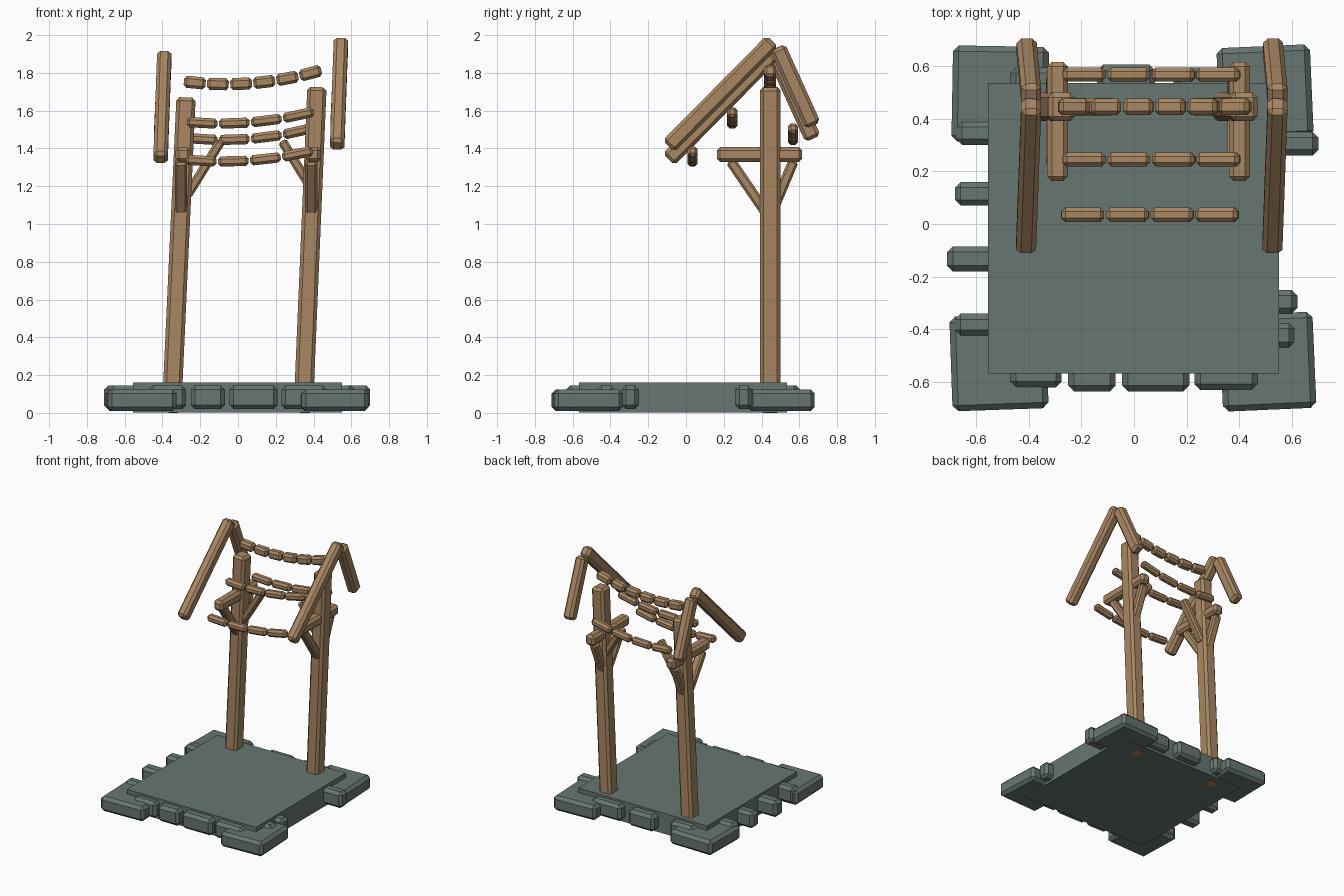
import bpy
from math import radians
from mathutils import Vector, Matrix

cube = bpy.data.objects.get("Cube")
if cube:
    bpy.data.objects.remove(cube, do_unlink=True)


def material(name, rgb):
    m = bpy.data.materials.new(name)
    m.use_nodes = True
    color = (*rgb, 1)
    m.diffuse_color = color
    m.node_tree.nodes["Principled BSDF"].inputs["Base Color"].default_value = color
    return m


WOOD = material("warm wood", (0.40, 0.245, 0.125))
STONE = material("grey green stone", (0.135, 0.18, 0.16))


def block(name, matrix, size, mat, bevel=0.02):
    """Box with chamfered edges, placed by a matrix."""
    bpy.ops.mesh.primitive_cube_add(size=1)
    ob = bpy.context.object
    ob.name = name
    ob.data.transform(Matrix.Diagonal((*size, 1)))
    ob.matrix_world = matrix
    ob.data.materials.append(mat)
    if bevel:
        mod = ob.modifiers.new("chamfer", 'BEVEL')
        mod.width = bevel
        mod.segments = 1
    return ob


def bar(name, p, q, side, width, depth, bevel=0.018):
    """Timber from p to q; width runs along the side axis."""
    p, q = Vector(p), Vector(q)
    d = (q - p).normalized()
    s = Vector(side)
    s = (s - d * s.dot(d)).normalized()
    t = d.cross(s)
    m = Matrix((s, t, d)).transposed().to_4x4()
    m.translation = (p + q) / 2
    return block(name, m, (width, depth, (q - p).length), WOOD, bevel)


def stone(name, x0, x1, y0, y1, z0, z1, yaw=0, bevel=0.022):
    m = Matrix.Translation(((x0 + x1) / 2, (y0 + y1) / 2, (z0 + z1) / 2))
    m = m @ Matrix.Rotation(radians(yaw), 4, 'Z')
    return block(name, m, (x1 - x0, y1 - y0, z1 - z0), STONE, bevel)


X, Y = (1, 0, 0), (0, 1, 0)

# Stone base: slab, corner stones, rim stones
stone("base_slab", -0.555, 0.55, -0.567, 0.535, 0.002, 0.16, bevel=0)
for name, x0, x1, y0, y1, yaw in (
        ("back_right", -0.69, -0.325, 0.31, 0.675, -1),
        ("back_left", 0.32, 0.675, 0.325, 0.675, 2.5),
        ("front_right", -0.695, -0.33, -0.705, -0.345, 2),
        ("front_left", 0.33, 0.685, -0.705, -0.34, 2.5)):
    stone("corner_stone_" + name, x0, x1, y0, y1, 0.01, 0.125, yaw)

for x0, x1, y in ((-0.47, -0.275, -0.62), (-0.25, -0.07, -0.635),
                  (-0.045, 0.21, -0.635), (0.23, 0.47, -0.63)):
    stone("front_rim_stone", x0, x1, y, -0.45, 0.02, 0.145)
for x0, x1, y in ((-0.47, -0.27, 0.595), (-0.14, 0.08, 0.605), (0.15, 0.40, 0.595)):
    stone("back_rim_stone", x0, x1, 0.43, y, 0.02, 0.145)
for y0, y1, x in ((0.30, 0.39, -0.675), (0.07, 0.16, -0.68),
                  (-0.18, -0.085, -0.71), (-0.425, -0.34, -0.68)):
    stone("right_rim_stone", x, -0.45, y0, y1, 0.02, 0.145)
for y0, y1, x in ((0.26, 0.35, 0.70), (-0.34, -0.25, 0.62), (-0.47, -0.375, 0.61)):
    stone("left_rim_stone", 0.45, x, y0, y1, 0.02, 0.145)

# Posts, cross beams and braces; s points from each post to the middle
POST_Y = 0.445
for label, s, foot, top, height, beam_x in (
        ("right", 1, -0.352, -0.275, 1.67, -0.29),
        ("left", -1, 0.345, 0.418, 1.725, 0.40)):
    bar("post_" + label, (foot, POST_Y, 0), (top, POST_Y, height), X, 0.102, 0.108)
    bar("cross_beam_" + label, (beam_x, 0.163, 1.368), (beam_x, 0.615, 1.368), X, 0.08, 0.08)
    brace_x = beam_x - 0.012
    bar("front_brace_" + label, (brace_x, 0.235, 1.335), (brace_x, 0.43, 1.05), X, 0.065, 0.055, 0.012)
    bar("back_brace_" + label, (brace_x, 0.57, 1.335), (brace_x, 0.45, 1.05), X, 0.065, 0.055, 0.012)
    inner = top + s * 0.185
    bar("inner_brace_" + label, (inner, POST_Y, 1.44), (inner - s * 0.18, POST_Y, 1.15),
        Y, 0.065, 0.05, 0.012)


def purlin(name, x0, x1, y, z_right, z_mid, z_left, count, thick):
    """Sagging row of short timbers following a parabola."""
    def point(t):
        z = (z_right * (1 - t) * (1 - 2 * t) + z_mid * 4 * t * (1 - t)
             + z_left * t * (2 * t - 1))
        return Vector((x0 + (x1 - x0) * t, y, z))
    for i in range(count):
        a, b = point(i / count), point((i + 1) / count)
        gap = (b - a).normalized() * 0.004
        bar(name, a + gap, b - gap, Y, thick, thick, 0.015)


purlin("ridge_purlin", -0.29, 0.445, POST_Y, 1.755, 1.745, 1.815, 6, 0.064)
purlin("upper_front_purlin", -0.275, 0.405, 0.245, 1.54, 1.537, 1.595, 4, 0.054)
purlin("lower_front_purlin", -0.28, 0.40, 0.035, 1.34, 1.335, 1.388, 4, 0.054)
purlin("back_purlin", -0.275, 0.405, 0.567, 1.455, 1.45, 1.51, 4, 0.054)

# Gable rafters, each pair leaning slightly
for label, x, drop in (("left", 0.545, 0), ("right", -0.39, 0.07)):
    bar("front_rafter_" + label, (x, 0.457, 1.967 - drop), (x - 0.02, -0.092, 1.412 - drop), X, 0.076, 0.088)
    bar("back_rafter_" + label, (x, 0.485, 1.935 - drop), (x - 0.018, 0.672, 1.522 - drop), X, 0.076, 0.088)
